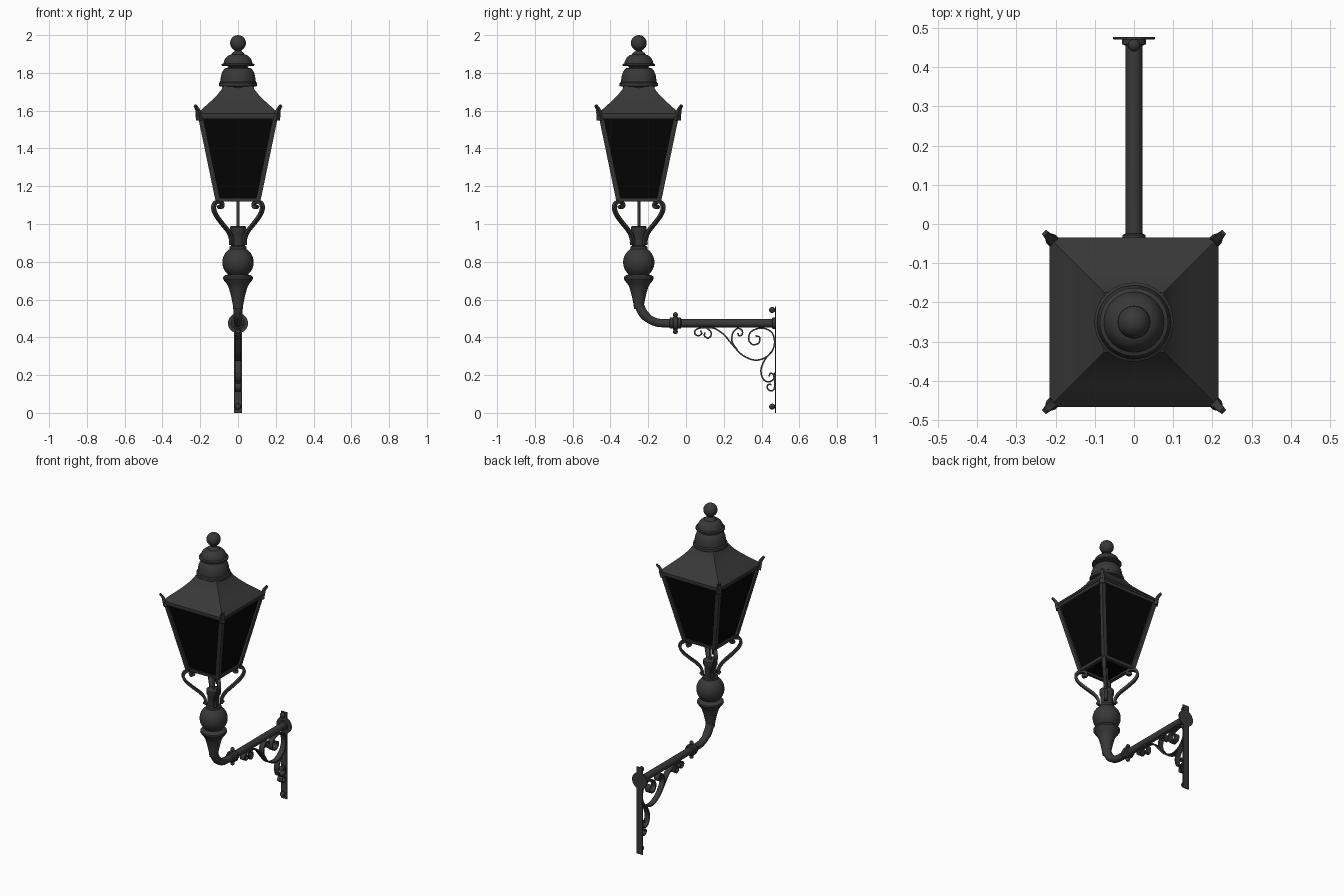
import bpy, bmesh, math
from mathutils import Vector, Matrix

if "Cube" in bpy.data.objects:
    bpy.data.objects.remove(bpy.data.objects["Cube"])

CY = -0.25          # lantern axis
PZ = 0.475          # height of the horizontal pipe
AXIS = Matrix.Translation((0, CY, 0))


def material(name, col):
    m = bpy.data.materials.new(name)
    m.diffuse_color = (*col, 1)
    m.use_nodes = True
    m.node_tree.nodes["Principled BSDF"].inputs["Base Color"].default_value = m.diffuse_color
    return m


IRON = material("dark_iron", (0.040, 0.040, 0.040))
GLASS = material("black_glass", (0.0015, 0.0015, 0.0015))


def finish(name, bm, mat=IRON, smooth=True):
    bmesh.ops.recalc_face_normals(bm, faces=bm.faces)
    me = bpy.data.meshes.new(name)
    bm.to_mesh(me)
    bm.free()
    me.materials.append(mat)
    ob = bpy.data.objects.new(name, me)
    bpy.context.collection.objects.link(ob)
    if smooth:
        bpy.ops.object.select_all(action='DESELECT')
        ob.select_set(True)
        bpy.context.view_layer.objects.active = ob
        bpy.ops.object.shade_smooth_by_angle(angle=math.radians(35))
    return ob


def skin(name, rings, closed=False, mat=IRON, smooth=True):
    """Bridge equal-length rings of points; cap the ends unless closed."""
    bm = bmesh.new()
    vs = [[bm.verts.new(p) for p in r] for r in rings]
    n = len(vs[0])
    pairs = list(zip(vs, vs[1:])) + ([(vs[-1], vs[0])] if closed else [])
    for a, b in pairs:
        for i in range(n):
            j = (i + 1) % n
            bm.faces.new((a[i], a[j], b[j], b[i]))
    if not closed:
        bm.faces.new(vs[0])
        bm.faces.new(vs[-1])
    return finish(name, bm, mat, smooth)


def lathe(name, prof, mat4=AXIS, n=32):
    rings = [[mat4 @ Vector((r * math.cos(2 * math.pi * i / n), r * math.sin(2 * math.pi * i / n), z))
              for i in range(n)] for r, z in prof]
    return skin(name, rings)


def squares(name, secs, **kw):
    """Loft of squares (cx, cy, half, z) about the lantern axis."""
    rings = [[(x + sx * h, CY + y + sy * h, z) for sx, sy in ((-1, -1), (1, -1), (1, 1), (-1, 1))]
             for x, y, h, z in secs]
    return skin(name, rings, **kw)


def spline(pts, k=6):
    """Catmull-Rom smoothing of 2D points."""
    p = [Vector(q) for q in pts]
    p = [2 * p[0] - p[1]] + p + [2 * p[-1] - p[-2]]
    out = []
    for a, b, c, d in zip(p, p[1:], p[2:], p[3:]):
        for i in range(k):
            t = i / k
            out.append(0.5 * (2 * b + (c - a) * t + (2 * a - 5 * b + 4 * c - d) * t * t
                              + (3 * b - a - 3 * c + d) * t ** 3))
    return out + [p[-2]]


def ribbon(name, pts, w, t, place, taper=1.0):
    """Flat strip of half width w and half thickness t along a 2D path."""
    path = spline(pts)
    rings = []
    for i, q in enumerate(path):
        d = (path[min(i + 1, len(path) - 1)] - path[max(i - 1, 0)]).normalized()
        nrm = Vector((-d.y, d.x))
        s = 1 + (taper - 1) * i / (len(path) - 1)
        a, b = q + nrm * t * s, q - nrm * t * s
        rings.append([place(a, w * s), place(a, -w * s), place(b, -w * s), place(b, w * s)])
    return skin(name, rings)


def ball(name, c, r):
    bm = bmesh.new()
    bmesh.ops.create_uvsphere(bm, u_segments=24, v_segments=14, radius=r, matrix=Matrix.Translation(c))
    return finish(name, bm)


# Finial and vented chimney cap
ball("finial_ball", (0, CY, 1.958), 0.042)
lathe("upper_cap", [(0.018, 1.935), (0.018, 1.915), (0.032, 1.905), (0.036, 1.897), (0.05, 1.893), (0.065, 1.88),
                    (0.074, 1.862), (0.077, 1.85), (0.087, 1.846), (0.087, 1.838), (0.055, 1.835)])
lathe("lower_cap", [(0.05, 1.842), (0.052, 1.828), (0.07, 1.824), (0.082, 1.808), (0.09, 1.785), (0.094, 1.758),
                    (0.094, 1.752), (0.101, 1.747), (0.101, 1.73), (0.085, 1.727), (0.08, 1.715)])

# Flared square roof
squares("roof", [(0, 0, h, z) for h, z in ((0.076, 1.732), (0.088, 1.711), (0.108, 1.686), (0.135, 1.658),
                                          (0.165, 1.631), (0.193, 1.606), (0.216, 1.584), (0.216, 1.572))])

# Glazed body with top and bottom rails
squares("glass_panes", [(0, 0, 0.107, 1.132), (0, 0, 0.2, 1.565)], mat=GLASS, smooth=False)
squares("top_rail", [(0, 0, h, z) for h, z in ((0.209, 1.557), (0.213, 1.574), (0.18, 1.574), (0.18, 1.557))],
        closed=True, smooth=False)
squares("bottom_rail", [(0, 0, h, z) for h, z in ((0.116, 1.12), (0.119, 1.138), (0.095, 1.138), (0.095, 1.12))],
        closed=True, smooth=False)

# Corner bars, corner horns and scrolled support arms on the four diagonals
R2 = math.sqrt(2)
ARM = [(0.033, 0.89), (0.036, 0.925), (0.052, 0.962), (0.09, 1.01), (0.118, 1.05), (0.129, 1.085),
       (0.122, 1.11), (0.103, 1.118), (0.087, 1.11), (0.085, 1.094), (0.096, 1.088), (0.1, 1.098)]
HORN = [(0.203, 1.55), (0.209, 1.585), (0.214, 1.605), (0.227, 1.628)]
for sx in (-1, 1):
    for sy in (-1, 1):
        squares("corner_bar", [(sx * c, sy * c, 0.013, z) for c, z in ((0.106, 1.122), (0.199, 1.57))], smooth=False)

        def diagonal(q, s, sx=sx, sy=sy):
            u, v = q.x / R2, s / R2
            return (sx * (u + v), CY + sy * (u - v), q.y)
        ribbon("support_arm", [(x * R2, z) for x, z in ARM], 0.011, 0.008, diagonal)
        ribbon("corner_horn", [(x * R2, z) for x, z in HORN], 0.016, 0.012, diagonal, 0.45)
        for z in (0.9, 0.96):
            c = 0.04 if z < 0.95 else 0.055
            ball("arm_rivet", (sx * c, CY + sy * c, z), 0.008)

# Central rod and turned post
lathe("centre_rod", [(0.008, 0.97), (0.008, 1.14)], n=16)
lathe("post_socket", [(0.034, 0.99), (0.042, 0.985), (0.042, 0.955), (0.036, 0.945), (0.036, 0.885),
                      (0.045, 0.88), (0.045, 0.865)])
lathe("post_globe", [(0.083 * math.sin(math.radians(a)), 0.797 + 0.083 * math.cos(math.radians(a)))
                     for a in range(15, 157, 10)])
lathe("post_base", [(0.045, 0.735), (0.068, 0.729), (0.078, 0.72), (0.079, 0.71), (0.072, 0.698), (0.06, 0.684),
                    (0.05, 0.665), (0.041, 0.635), (0.034, 0.605), (0.028, 0.575), (0.025, 0.55)])

# Bent pipe running back to the wall
bend = [(CY, 0.62), (CY, 0.60)]
bend += [(CY + 0.125 * (1 - math.cos(a)), 0.60 - 0.125 * math.sin(a))
         for a in (math.pi / 2 * i / 12 for i in range(1, 13))] + [(0.47, PZ)]
rings = []
for i, (y, z) in enumerate(bend):
    p, q = bend[max(i - 1, 0)], bend[min(i + 1, len(bend) - 1)]
    d = Vector((0, q[0] - p[0], q[1] - p[1])).normalized()
    if i == len(bend) - 2:
        d = Vector((0, 1, 0))
    side = Vector((1, 0, 0)).cross(d)
    r = 0.025 if i < 8 else 0.022
    rings.append([Vector((r * math.cos(a), y, z)) + side * r * math.sin(a)
                  for a in (2 * math.pi * k / 24 for k in range(24))])
skin("bent_pipe", rings)

# Pipe collar with bolts, wall flange
ALONG = Matrix.Translation((0, 0, PZ)) @ Matrix.Rotation(-math.pi / 2, 4, 'X')
lathe("pipe_collar", [(0.022, -0.088), (0.029, -0.084), (0.029, -0.07), (0.036, -0.066), (0.036, -0.046),
                      (0.029, -0.042), (0.029, -0.028), (0.022, -0.024)], ALONG)
for s in (-1, 1):
    lathe("collar_bolt_shank", [(0.009, PZ + s * 0.03), (0.009, PZ + s * 0.047)],
          Matrix.Translation((0, -0.056, 0)), 12)
    ball("collar_bolt_head", (0, -0.056, PZ + s * 0.045), 0.013)
lathe("wall_flange", [(0.022, 0.455), (0.03, 0.458), (0.03, 0.47), (0.053, 0.471), (0.053, 0.477)], ALONG)

# Wall plate and its bolts
bm = bmesh.new()
bmesh.ops.create_cube(bm, size=1, matrix=Matrix.Translation((0, 0.4735, 0.281)) @ Matrix.Diagonal((0.042, 0.007, 0.562, 1)))
finish("wall_plate", bm, smooth=False)
for z in (0.545, 0.033):
    ball("plate_bolt_head", (0, 0.456, z), 0.016)
    lathe("plate_bolt_shank", [(0.008, 0.455), (0.008, 0.473)],
          Matrix.Translation((0, 0, z)) @ Matrix.Rotation(-math.pi / 2, 4, 'X'), 12)


# Scrolled ironwork under the pipe (side-view paths in y, z)
def upright(q, s):
    return (s, q.x, q.y)


SCROLLS = {
    "main_scroll": [(0.10, 0.425), (0.098, 0.408), (0.115, 0.396), (0.132, 0.408), (0.13, 0.432), (0.112, 0.448),
                    (0.15, 0.447), (0.2, 0.415), (0.245, 0.362), (0.3, 0.305), (0.37, 0.279), (0.435, 0.303),
                    (0.468, 0.36), (0.455, 0.425), (0.4, 0.449), (0.345, 0.43), (0.332, 0.39), (0.352, 0.362),
                    (0.385, 0.37), (0.39, 0.4), (0.368, 0.408)],
    "pipe_curl": [(0.13, 0.45), (0.08, 0.45), (0.05, 0.438), (0.048, 0.418), (0.066, 0.408), (0.083, 0.42),
                  (0.076, 0.436)],
    "branch_curl": [(0.27, 0.335), (0.245, 0.375), (0.247, 0.42), (0.272, 0.447), (0.297, 0.436),
                    (0.296, 0.413), (0.278, 0.41), (0.275, 0.424)],
    "lower_scroll": [(0.455, 0.325), (0.42, 0.285), (0.397, 0.23), (0.408, 0.18), (0.438, 0.164), (0.464, 0.18),
                     (0.462, 0.205), (0.445, 0.208), (0.441, 0.193)],
    "foot_curl": [(0.471, 0.215), (0.47, 0.16), (0.466, 0.125), (0.447, 0.117), (0.43, 0.132), (0.436, 0.15),
                  (0.452, 0.15)],
}
for name, pts in SCROLLS.items():
    ribbon(name, pts, 0.017, 0.004, upright)
